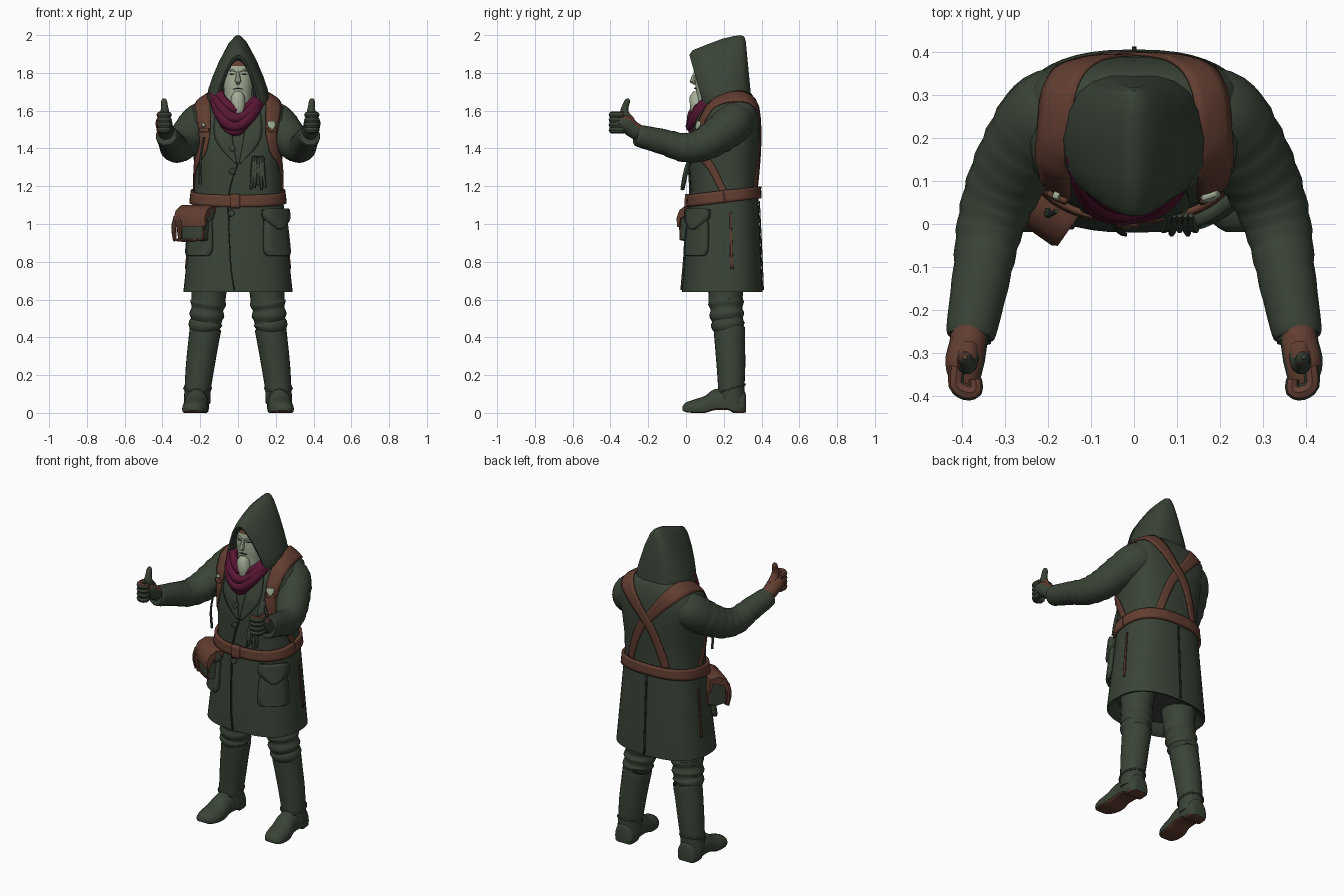
import bpy, bmesh, math
from mathutils import Vector
from mathutils.bvhtree import BVHTree

if "Cube" in bpy.data.objects:
    bpy.data.objects.remove(bpy.data.objects["Cube"])


def material(name, rgb):
    m = bpy.data.materials.new(name)
    m.diffuse_color = (*rgb, 1)
    m.use_nodes = True
    m.node_tree.nodes["Principled BSDF"].inputs["Base Color"].default_value = m.diffuse_color
    return m


GREEN = material("coat green", (.042, .057, .038))
DARK = material("dark green", (.022, .030, .020))
BROWN = material("leather brown", (.122, .047, .030))
RED = material("scarf red", (.098, .008, .034))
SKIN = material("pale skin", (.38, .44, .32))


def make(name, verts, faces, mats, rule=None, angle=40):
    """Mesh object; rule(centre, normal) picks the material slot."""
    bm = bmesh.new()
    vs = [bm.verts.new(v) for v in verts]
    for f in faces:
        bm.faces.new([vs[i] for i in f])
    bmesh.ops.recalc_face_normals(bm, faces=bm.faces)
    bm.normal_update()
    for f in bm.faces:
        f.smooth = True
        if rule:
            f.material_index = rule(f.calc_center_median(), f.normal)
    me = bpy.data.meshes.new(name)
    bm.to_mesh(me)
    bm.free()
    for m in mats:
        me.materials.append(m)
    ob = bpy.data.objects.new(name, me)
    bpy.context.collection.objects.link(ob)
    bpy.ops.object.select_all(action='DESELECT')
    ob.select_set(True)
    bpy.context.view_layer.objects.active = ob
    bpy.ops.object.shade_smooth_by_angle(angle=math.radians(angle))
    return ob


def loft(name, loops, mats, caps=(True, True), ring=True, closed=False, rule=None):
    """Skin a list of equal-length loops."""
    n, m = len(loops[0]), len(loops)
    verts = [v for lp in loops for v in lp]
    faces = [(i * n + j, i * n + (j + 1) % n, (i + 1) % m * n + (j + 1) % n, (i + 1) % m * n + j)
             for i in range(m if closed else m - 1) for j in range(n if ring else n - 1)]
    if caps[0] and not closed:
        faces.append(tuple(range(n)))
    if caps[1] and not closed:
        faces.append(tuple(range((m - 1) * n, m * n)))
    return make(name, verts, faces, mats, rule)


def smooth_path(pts, k=4):
    """Catmull-Rom resampling of tuples of any length."""
    out = []
    for i in range(len(pts) - 1):
        p = [pts[max(0, min(len(pts) - 1, i + d))] for d in (-1, 0, 1, 2)]
        for s in range(k):
            t = s / k
            out.append(tuple(.5 * (2 * b + (c - a) * t + (2 * a - 5 * b + 4 * c - d) * t * t
                                   + (3 * b - a - 3 * c + d) * t ** 3) for a, b, c, d in zip(*p)))
    return out + [tuple(pts[-1])]


def tube(name, path, mats, n=12, closed=False, rule=None):
    """Round tube through (x, y, z, radius) points."""
    P = [Vector(p[:3]) for p in path]
    loops = []
    for i, p in enumerate(P):
        a, b = (P[i - 1], P[(i + 1) % len(P)]) if closed else (P[max(0, i - 1)], P[min(len(P) - 1, i + 1)])
        t = (b - a).normalized()
        u = t.cross(Vector((0, 0, 1)) if abs(t.z) < .9 else Vector((0, 1, 0))).normalized()
        v = u.cross(t)
        r = path[i][3]
        loops.append([p + r * (math.cos(q) * u + math.sin(q) * v)
                      for q in (2 * math.pi * j / n for j in range(n))])
    return loft(name, loops, mats, closed=closed, rule=rule)


def oval(z, y0, y1, w, e=3, n=48):
    """Squarish horizontal ring."""
    f = lambda c: math.copysign(abs(c) ** (2 / e), c)
    return [(w * f(math.cos(a)), (y0 + y1) / 2 + (y1 - y0) / 2 * f(math.sin(a)), z)
            for a in (2 * math.pi * j / n for j in range(n))]


def ribbon(name, base, path, widths, mat, off=.006, k=6, cols=5):
    """Band laid on a base surface along a path."""
    me = base.data
    tree = BVHTree.FromPolygons([v.co for v in me.vertices], [p.vertices for p in me.polygons])
    wid = widths if isinstance(widths, (list, tuple)) else [widths] * len(path)
    pts = smooth_path([(*p, w) for p, w in zip(path, wid)], k)
    P = [tree.find_nearest(Vector(p[:3])) for p in pts]
    loops = []
    for i, hit in enumerate(P):
        t = (P[min(i + 1, len(P) - 1)][0] - P[max(i - 1, 0)][0]).normalized()
        side = t.cross(hit[1]).normalized()
        row = []
        for c in range(cols):
            h = tree.find_nearest(hit[0] + side * pts[i][3] * (c / (cols - 1) - .5))
            row.append(h[0] + h[1] * off)
        loops.append(row)
    ob = loft(name, loops, [mat], caps=(False, False), ring=False)
    mod = ob.modifiers.new("thickness", 'SOLIDIFY')
    mod.thickness, mod.offset = off * 1.6, 0
    return ob


# Coat body with hollow hem
rings = [(.70, .03, .35, .23, 2.5), (.645, -.005, .39, .27, 2.5), (.64, -.02, .405, .29, 2.5),
         (.67, -.02, .405, .286, 2.5), (.90, .0, .395, .262, 2.5), (1.10, .02, .385, .242, 2.5),
         (1.18, .025, .38, .232, 2.5), (1.30, .018, .385, .232, 2.5), (1.45, .032, .39, .24, 2.8),
         (1.55, .068, .388, .252, 3.4), (1.615, .10, .380, .242, 3.4), (1.66, .135, .364, .205, 3),
         (1.69, .175, .347, .16, 2.5), (1.71, .2, .32, .11, 2.5)]
coat = loft("coat", [oval(*r) for r in rings], [GREEN])

# Belt, buckle and shoulder straps crossing on the back
loop = oval(0, .022, .383, .236, 2.5, n=24)
ribbon("belt", coat, [(x, y, 1.118 + .13 * y) for x, y, z in loop + loop[:1]], .064, BROWN, .010, k=3)
ribbon("buckle", coat, [(-.04, .02, 1.12), (.01, .02, 1.12)], .076, BROWN, .016)
for s in (1, -1):
    ribbon("shoulder_strap", coat, [(s * x, y, z) for x, y, z in (
        (.24, .2, 1.17), (.24, .13, 1.3), (.21, .04, 1.4), (.19, .05, 1.52), (.19, .12, 1.62), (.19, .2, 1.67),
        (.15, .35, 1.645), (.05, .39, 1.53), (-.05, .39, 1.4), (-.13, .385, 1.19))],
        [.035, .04, .055, .07, .085, .095, .09, .06, .05, .045], BROWN, .0045 + .001 * s)
    ribbon("strap_ring", coat, [(s * .215, .05, 1.50), (s * .16, .04, 1.50)], .02, BROWN, .010)
    # Pockets with pointed flaps, side slit lining, lapels
    ribbon("pocket", coat, [(s * .205, .055, z) for z in (1.05, .95, .86, .83)], [.14, .17, .18, .14], GREEN, .015)
    ribbon("pocket_flap", coat, [(s * .205, .055, z) for z in (1.08, 1.03, .97)], [.16, .16, .02], GREEN, .024)
    ribbon("side_slit", coat, [(s * .25, .235, 1.06), (s * .26, .24, .76)], [.008, .014], BROWN, .004)
    ribbon("lapel", coat, [(s * .09, .06, 1.6), (s * .075, .04, 1.46), (s * .01, .03, 1.32)], [.06, .09, .01],
           GREEN, .008)

# Front overlap, back seam, buttons and badges
ribbon("front_edge", coat, [(.0, .02, 1.32), (-.04, .02, 1.2), (-.05, .02, 1.08), (-.04, -.01, .8), (-.02, -.02, .65)],
       .007, DARK, .005)
ribbon("back_seam", coat, [(0, .38, 1.12), (0, .40, .65)], .010, DARK, .004)
for x, z in ((-.03, 1.40), (-.03, 1.28), (-.035, 1.055)):
    ribbon("button", coat, [(x, .02, z + .016), (x, .02, z), (x, .02, z - .016)], [.012, .034, .012], GREEN, .010)
ribbon("badge", coat, [(.185, .04, 1.55), (.185, .04, 1.53), (.185, .04, 1.505)], [.03, .042, .01], SKIN, .012)
ribbon("small_badge", coat, [(-.19, .04, 1.54), (-.19, .04, 1.52)], .014, SKIN, .012)

# Hood: pointed arches from the inner rim to the rounded back
ARCH = [(.93, 0), (1, .1), (.93, .25), (.8, .43), (.58, .68), (.3, .91), (.12, .985)]
ARCH = ARCH + [(0, 1)] + [(-x, h) for x, h in reversed(ARCH)]
hood = [(.15, .16, 1.85, 1.64, .085), (.03, .10, 1.875, 1.635, .1), (.018, .092, 1.895, 1.63, .115),
        (.035, .098, 1.92, 1.63, .135), (.11, .13, 1.95, 1.63, .158), (.19, .2, 1.98, 1.63, .168),
        (.25, .265, 1.994, 1.635, .156), (.29, .31, 2.0, 1.64, .13), (.308, .334, 1.992, 1.645, .098),
        (.316, .347, 1.97, 1.65, .055)]
loft("hood", [[(w * x, yb + (yt - yb) * h, zb + (zt - zb) * h) for x, h in ARCH]
              for yt, yb, zt, zb, w in hood], [GREEN], caps=(False, True), ring=False)

# Head with headband, nose, brows, eyes, mouth and chin
head = [(1.58, .07), (1.66, .07), (1.7, .075), (1.76, .08), (1.82, .078), (1.837, .076), (1.845, .075), (1.88, .05)]
loft("head", [oval(z, .135 - r * 1.1, .135 + r, r, 2.2, 24) for z, r in head], [SKIN, BROWN],
     rule=lambda c, n: 1 if c.z > 1.837 else 0)
tube("nose", [(0, .055, 1.81, .008), (0, .042, 1.78, .012), (0, .034, 1.755, .016), (0, .05, 1.742, .008)], [SKIN], 8)
tube("chin", [(0, .06, 1.70, .02), (0, .055, 1.675, .036), (0, .06, 1.62, .04), (0, .07, 1.58, .04)], [SKIN])
tube("mouth", [(-.028, .054, 1.714, .002), (0, .047, 1.718, .004), (.028, .054, 1.714, .002)], [DARK], 6)
for s in (1, -1):
    tube("brow", [(s * .012, .046, 1.806, .006), (s * .035, .050, 1.815, .007), (s * .06, .075, 1.81, .003)], [SKIN], 6)
    tube("eye", [(s * .018, .05, 1.793, .003), (s * .032, .054, 1.794, .005), (s * .05, .067, 1.792, .003)], [DARK], 6)

# Scarf: wraps sagging to a point, higher on one side
for rx, ry, z0, sag, r, tilt in ((.11, .12, 1.69, .08, .026, .3), (.122, .135, 1.675, .115, .03, .15),
                                 (.125, .145, 1.66, .145, .03, .08), (.1, .13, 1.64, .15, .03, .05)):
    pts = []
    for j in range(40):
        a = 2 * math.pi * j / 40
        f = max(0, -math.sin(a))
        pts.append((rx * math.cos(a) - .02 * f, .17 + ry * math.sin(a), z0 - sag * f ** 2.2 - tilt * rx * math.cos(a),
                    r * (1 + .12 * math.sin(5 * a + 40 * sag))))
    tube("scarf_wrap", pts, [RED], 10, closed=True)

# Ragged cloth and cords hanging on the chest
for i in range(5):
    x = .08 + .013 * i
    tube("hanging_cloth", smooth_path([(x, .02, 1.36, .006), (x, .0, 1.28, .014), (x + .006 * (i - 2),
                                       -.015 - .008 * (i % 2), 1.18 + .012 * (i % 3), .007)]), [GREEN], 6)
tube("cord", smooth_path([(-.18, .03, 1.46, .005), (-.2, .02, 1.33, .007), (-.2, .03, 1.21, .008)]), [GREEN], 6)

# Pouch: body, wrapped flap and leather tongues, turned to the coat corner
A = math.radians(-35)
def pouch(u, v, z):
    return (-.22 + u * math.cos(A) - v * math.sin(A), .062 + u * math.sin(A) + v * math.cos(A), z)
def slab(name, prof, half, mat):
    hs = [(-half, .9), (-half + .012, 1), (half - .012, 1), (half, .9)]
    cz = sum(p[1] for p in prof) / len(prof)
    loft(name, [[pouch(u, v * k, cz + (z - cz) * k) for v, z in prof] for u, k in hs], [mat])
slab("pouch_body", [(-.055, .915), (-.06, .96), (-.05, 1.05), (.05, 1.06), (.05, .92), (0, .905)], .085, GREEN)
slab("pouch_flap", [(-.07, .985), (-.075, 1.03), (-.055, 1.075), (-.01, 1.10), (.05, 1.09), (.06, 1.0),
                    (.045, 1.0), (.03, 1.06), (-.045, 1.03), (-.055, .985)], .10, BROWN)
slab("pouch_back", [(.045, .92), (.045, 1.05), (.06, 1.05), (.06, .92)], .085, BROWN)
for u in (-.088, -.055):
    tube("pouch_tongue", smooth_path([(*pouch(u, -.06, 1.04), .014), (*pouch(u * 1.1, -.07, .98), .014),
                                      (*pouch(u * 1.1, -.06, .91), .010)]), [BROWN], 8)
tube("pouch_trim", [(*pouch(u, -.054, z), .008) for u, z in ((-.085, .915), (0, .912), (.08, .92), (.084, 1.0))],
     [BROWN], 8)

for s in (1, -1):
    side = lambda pts: [(s * p[0], *p[1:]) for p in pts]
    palm = ((lambda c, n: 1 if n.z > .45 and c.z < 1.65 else 0) if s > 0 else
            (lambda c, n: 1 if n.z > .45 and c.z < 1.65 or n.y - n.x > .1 else 0))
    # Sleeve with folds
    arm = smooth_path(side([(.14, .262, 1.56, .095), (.195, .25, 1.535, .108), (.25, .182, 1.478, .1),
                            (.302, .088, 1.42, .088), (.335, -.01, 1.405, .077), (.354, -.12, 1.435, .067),
                            (.378, -.25, 1.467, .058), (.379, -.258, 1.469, .045)]), 6)
    tube("sleeve", [(*p[:3], p[3] * (1 + (.025 * math.sin(i * 2.1) if 8 < i < 32 else 0)))
                    for i, p in enumerate(arm)], [GREEN], 20)
    # Gloved hand, thumb up
    tube("glove", smooth_path(side([(.379, -.235, 1.475, .042), (.385, -.28, 1.50, .044), (.393, -.325, 1.535, .045),
                                    (.391, -.375, 1.54, .032)])), [GREEN, BROWN], rule=palm)
    tube("thumb", smooth_path(side([(.385, -.29, 1.54, .026), (.387, -.325, 1.585, .024), (.389, -.32, 1.625, .018),
                                    (.392, -.31, 1.652, .015), (.393, -.308, 1.665, .006)])), [GREEN, BROWN], 10, rule=palm)
    for i in range(4):
        z = 1.497 + .027 * i
        tube("finger", smooth_path(side([(.41, -.33, z, .018), (.413, -.373, z, .018), (.39, -.39, z, .019),
                                         (.368, -.386, z, .017), (.368, -.36, z, .015)]), 3), [GREEN, BROWN], 8, rule=palm)
    # Baggy trousers
    tube("trouser_leg", smooth_path(side([(.17, .228, .43, .07), (.172, .222, .465, .09), (.168, .22, .49, .082),
                                          (.165, .216, .52, .093), (.162, .214, .55, .084), (.158, .212, .58, .095),
                                          (.155, .21, .61, .09), (.15, .21, .72, .1)]), 3), [GREEN], 20)
    # Boot shaft, ankle strap and worn patches
    shaft = tube("boot_shaft", smooth_path(side([(.217, .243, .05, .07), (.213, .24, .13, .07), (.2, .238, .25, .076),
                                                 (.185, .233, .36, .08), (.172, .23, .445, .083), (.17, .23, .455, .076)])),
                 [GREEN], 24)
    tube("ankle_strap", [(s * (.214 + .07 * math.cos(a)), .24 + .07 * math.sin(a), .13 + .02 * math.sin(a), .007)
                         for a in (math.pi * j / 12 for j in range(24))], [GREEN], 6, closed=True)
    ribbon("boot_patch", shaft, side([(.165, .15, .378), (.21, .15, .378), (.25, .175, .378)]), [.03, .045, .035],
           BROWN, .004)
    ribbon("ankle_patch", shaft, side([(.28, .23, .17), (.27, .26, .17)]), .014, BROWN, .004)
    # Foot, with arch and brown underside
    loops = []
    for y, cx, w, h, zb in smooth_path([(.318, .215, .035, .09, .004), (.305, .215, .058, .12, 0), (.25, .217, .064, .13, 0),
                                        (.225, .217, .062, .13, .014), (.15, .22, .062, .125, .014), (.10, .225, .068, .09, 0),
                                        (.04, .23, .066, .07, 0), (0, .235, .05, .055, .004), (-.018, .237, .025, .035, .012)], 3):
        ring = []
        for j in range(20):
            a = 2 * math.pi * j / 20
            ring.append((s * (cx + w * math.cos(a)), y, zb + (h - zb) * (max(math.sin(a), -.4) + .4) / 1.4))
        loops.append(ring)
    loft("boot_foot", loops, [GREEN, BROWN], rule=lambda c, n: 1 if n.z < -.7 else 0)
